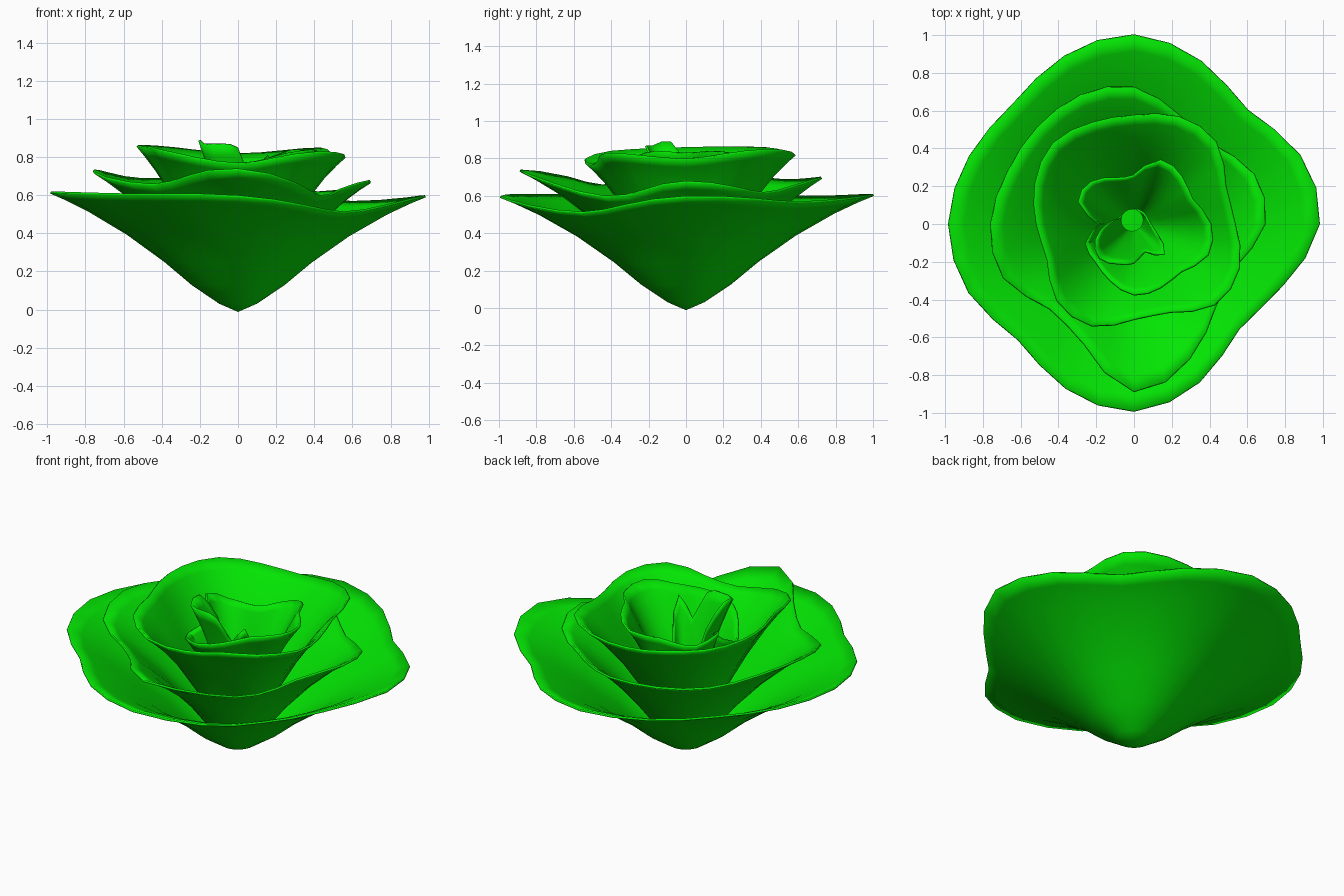
import bpy, bmesh, math

default_cube = bpy.data.objects.get("Cube")
if default_cube:
    bpy.data.objects.remove(default_cube, do_unlink=True)

# Single leaf green for the whole bloom
green = bpy.data.materials.new("leaf_green")
green.use_nodes = True
colour = (0.001, 0.78, 0.001, 1)
green.diffuse_color = colour
green.node_tree.nodes["Principled BSDF"].inputs["Base Color"].default_value = colour

SEGMENTS = 32
# Shared bowl section: (fraction of rim radius, fraction of rim height)
SECTION = [(.1, .07), (.25, .23), (.4, .43), (.6, .66), (.8, .85), (.92, .945), (1, 1)]


def around(values, turn):
    """Smooth closed interpolation of evenly spaced values, turn in 0..1."""
    n = len(values)
    i, f = divmod(turn * n, 1)
    a, b, c, d = (values[(int(i) + k) % n] for k in (-1, 0, 1, 2))
    return b + f * (c - a + f * (2 * a - 5 * b + 4 * c - d + f * (3 * (b - c) + d - a))) / 2


def finish(name, bm):
    bmesh.ops.recalc_face_normals(bm, faces=bm.faces)
    mesh = bpy.data.meshes.new(name)
    bm.to_mesh(mesh)
    bm.free()
    mesh.materials.append(green)
    obj = bpy.data.objects.new(name, mesh)
    bpy.context.collection.objects.link(obj)
    for other in bpy.context.selected_objects:
        other.select_set(False)
    obj.select_set(True)
    bpy.context.view_layer.objects.active = obj
    bpy.ops.object.shade_smooth_by_angle(angle=math.radians(50))
    return obj


def bowl(bm, radii, heights, base):
    """Cup of joined petals whose rim wanders in radius and height."""
    mean_r = sum(radii) / len(radii)
    mean_z = sum(heights) / len(heights)
    rings = []
    for t, h in SECTION:
        ring = []
        for s in range(SEGMENTS):
            turn = s / SEGMENTS
            r = t * (mean_r + t * (around(radii, turn) - mean_r))
            top = mean_z + t * (around(heights, turn) - mean_z)
            a = turn * math.tau
            ring.append(bm.verts.new((r * math.cos(a), r * math.sin(a), base + (top - base) * h)))
        rings.append(ring)
    tip = bm.verts.new((0, 0, base))
    for s in range(SEGMENTS):
        n = (s + 1) % SEGMENTS
        bm.faces.new((tip, rings[0][n], rings[0][s]))
        for low, high in zip(rings, rings[1:]):
            bm.faces.new((low[s], low[n], high[n], high[s]))


def petal_layer(name, base, radii, heights):
    bm = bmesh.new()
    bowl(bm, radii, heights, base)
    obj = finish(name, bm)
    # Thin petal wall
    wall = obj.modifiers.new("wall", "SOLIDIFY")
    wall.thickness = 0.012
    wall.offset = -1


# Petal layers, rim radius and rim height listed counter-clockwise from +x
petal_layer("outer_petals", 0,
            [.98, .95, .85, .93, 1, .96, .9, .94, .98, .945, .865, .94, .99, .905, .785, .85],
            [.6, .57, .61, .6, .62, .61, .6, .515])
petal_layer("second_petals", .02,
            [.69, .685, .59, .62, .72, .735, .72, .72, .755, .745, .63, .685, .885, .77, .61, .58],
            [.68, .62, .7, .69, .735, .66, .74, .6])
petal_layer("third_petals", .04,
            [.53, .52, .61, .61, .57, .575, .6, .56, .51, .49, .57, .58, .5, .5, .6, .6],
            [.8, .85, .82, .86, .86, .84, .77, .83])
petal_layer("fourth_petals", .06,
            [.4, .33, .35, .36, .25, .255, .31, .31, .18, .27, .28, .32, .37, .36, .35, .42],
            [.83, .84, .83, .79, .75, .74, .75, .8, .73, .66, .68, .73, .76, .79, .82, .84])
# Half-open heart petal, tall at the front and low behind
petal_layer("inner_petals", .08,
            [.08, .07, .07, .07, .07, .07, .07, .08, .13, .21, .25, .22, .2, .15, .22, .12],
            [.52, .46, .45, .45, .45, .45, .45, .5, .74, .89, .87, .87, .85, .7, .81, .62])

# Small flat-topped bud in the heart
bm = bmesh.new()
bmesh.ops.create_cone(bm, cap_ends=True, segments=16, radius1=.03, radius2=.06, depth=.3)
bmesh.ops.translate(bm, verts=bm.verts, vec=(-.01, .02, .34))
finish("heart_bud", bm)
